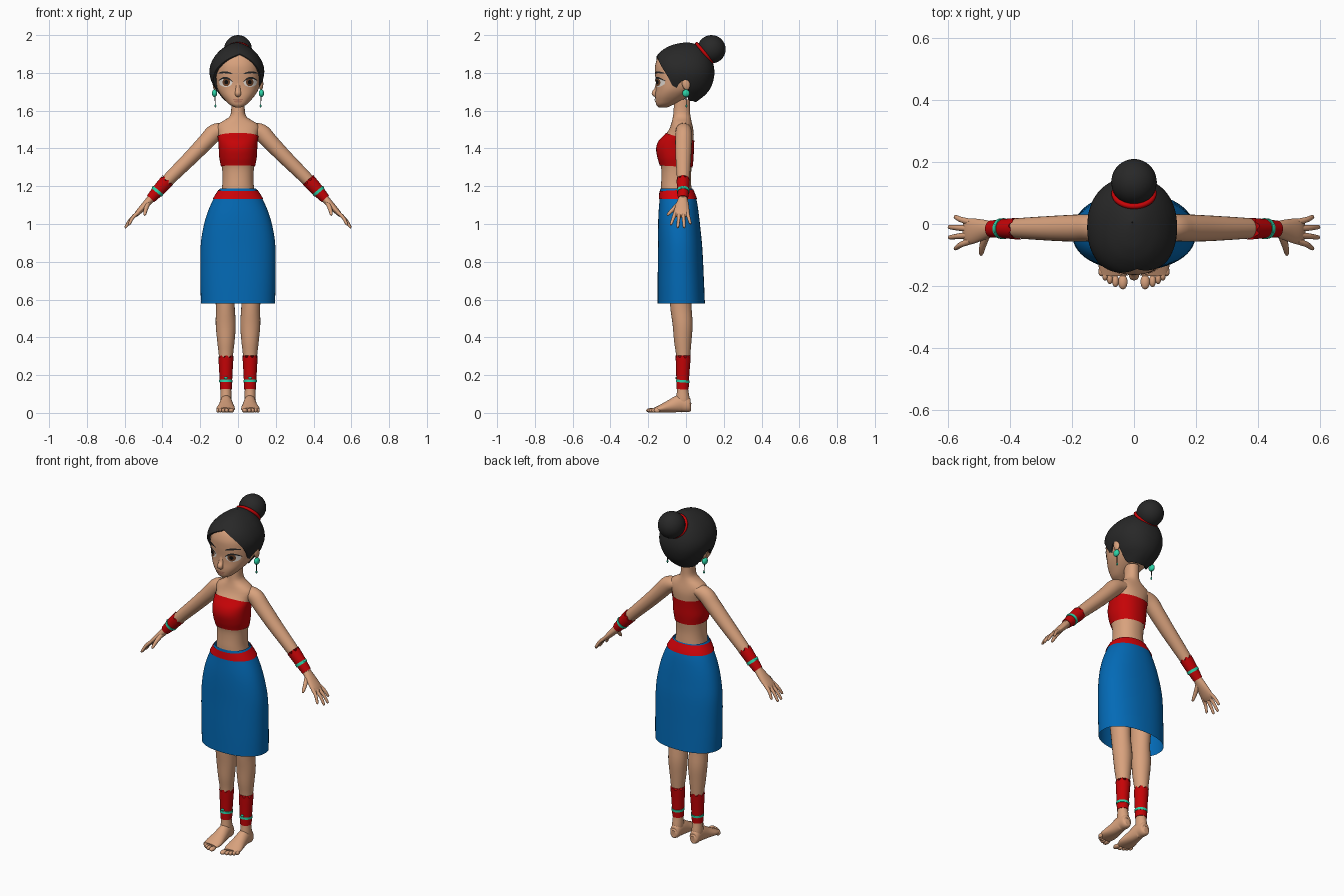
import bpy, bmesh, math
from mathutils import Vector, Matrix

if "Cube" in bpy.data.objects:
    bpy.data.objects.remove(bpy.data.objects["Cube"])


def material(name, r, g, b):
    m = bpy.data.materials.new(name)
    m.use_nodes = True
    m.diffuse_color = (r, g, b, 1)
    m.node_tree.nodes["Principled BSDF"].inputs["Base Color"].default_value = (r, g, b, 1)
    return m


SKIN = material("skin", .69, .36, .205)
HAIR = material("dark hair", .021, .021, .021)
RED = material("red cloth", .56, .001, .002)
BELT = material("bright red belt", .66, .001, .003)
BLUE = material("blue cloth", .001, .145, .47)
TEAL = material("teal beads", .025, .66, .39)
WHITE = material("eye white", .8, .74, .68)
BROWN = material("brown iris", .15, .055, .022)
BLACK = material("black pupil", .004, .004, .004)
LIP = material("lip", .5, .21, .13)


def finish(name, bm, mat):
    me = bpy.data.meshes.new(name)
    bm.to_mesh(me)
    bm.free()
    me.materials.append(mat)
    me.shade_smooth()
    me.set_sharp_from_angle(angle=math.radians(55))
    ob = bpy.data.objects.new(name, me)
    bpy.context.collection.objects.link(ob)
    return ob


def interp(rows, t):
    """Smooth interpolation of rows keyed by their first value."""
    n = len(rows)
    t = min(max(t, rows[0][0]), rows[-1][0])
    i = max(k for k in range(n - 1) if rows[k][0] <= t)

    def slope(k, c):
        a, b = rows[max(k - 1, 0)], rows[min(k + 1, n - 1)]
        return (b[c] - a[c]) / (b[0] - a[0])
    a, b = rows[i], rows[i + 1]
    h = b[0] - a[0]
    u = (t - a[0]) / h
    out = []
    for c in range(1, len(a)):
        out.append((2*u**3 - 3*u*u + 1) * a[c] + (3*u*u - 2*u**3) * b[c]
                   + h * ((u**3 - 2*u*u + u) * slope(i, c) + (u**3 - u*u) * slope(i + 1, c)))
    return out


def bridge(bm, rings, cap=True):
    n = len(rings[0])
    for a, b in zip(rings, rings[1:]):
        for i in range(n):
            k = (i + 1) % n
            bm.faces.new((a[i], a[k], b[k], b[i]))
    if cap:
        bm.faces.new(rings[0][::-1])
        bm.faces.new(rings[-1])


def shell(name, rows, low, high, mat, n=2.2, grow=0, cap=False, count=28, cols=56):
    """Upright form from (z, half width, front y, back y); low/high give z by angle."""
    bm = bmesh.new()
    rings = []
    for j in range(count + 1):
        f = (1 - math.cos(math.pi * j / count)) / 2
        ring = []
        for i in range(cols):
            a = 2 * math.pi * i / cols
            s, c = math.sin(a), math.cos(a)
            z = low(a) * (1 - f) + high(a) * f
            w, yf, yb = interp(rows, z)
            x = (w + grow) * math.copysign(abs(s) ** (2 / n), s)
            y = (yf + yb) / 2 - ((yb - yf) / 2 + grow) * math.copysign(abs(c) ** (2 / n), c)
            ring.append(bm.verts.new((x, y, z)))
        rings.append(ring)
    bridge(bm, rings, cap)
    return finish(name, bm, mat)


def limb(name, pts, mat, ref=(0, 1, 0), cols=24, steps=4, zig=0, side=1):
    """Tube through (x, y, z, radius along ref, other radius); zig notches the first edge."""
    rows = [(i,) + tuple(p) for i, p in enumerate(pts)]
    bm = bmesh.new()
    rings = []
    last = len(pts) - 1
    for j in range(last * steps + 1):
        t = j / steps
        x, y, z, ru, rv = interp(rows, t)
        d = Vector(interp(rows, t + .05)[:3]) - Vector(interp(rows, t - .05)[:3])
        d.normalize()
        u = Vector(ref) - d * d.dot(Vector(ref))
        u.normalize()
        v = d.cross(u)
        ring = []
        for i in range(cols):
            a = 2 * math.pi * i / cols
            p = Vector((x, y, z)) + u * ru * math.cos(a) + v * rv * math.sin(a)
            if j == 0 and i % 4 < 2:
                p -= d * zig
            ring.append(bm.verts.new((p.x * side, p.y, p.z)))
        rings.append(ring)
    bridge(bm, rings)
    bmesh.ops.recalc_face_normals(bm, faces=bm.faces)
    return finish(name, bm, mat)


def ball(name, loc, scale, mat, tilt=0):
    bm = bmesh.new()
    m = Matrix.Translation(loc) @ Matrix.Rotation(tilt, 4, 'X') @ Matrix.Diagonal((*scale, 1))
    bmesh.ops.create_uvsphere(bm, u_segments=24, v_segments=14, radius=1, matrix=m)
    return finish(name, bm, mat)


def flat(z):
    return lambda a: z


# Torso, neck and clothes
TORSO = [(1.1, .1, -.13, .035), (1.2, .084, -.132, .028), (1.25, .082, -.13, .026),
         (1.3, .085, -.132, .03), (1.35, .094, -.146, .035), (1.4, .097, -.153, .037),
         (1.44, .1, -.14, .039), (1.48, .106, -.103, .041), (1.515, .115, -.083, .036),
         (1.54, .092, -.076, .03), (1.558, .054, -.071, .026), (1.585, .038, -.067, .022),
         (1.66, .036, -.062, .022)]
SKIRT = [(.58, .196, -.15, .1), (.7, .199, -.15, .095), (.88, .198, -.148, .086),
         (.97, .186, -.148, .077), (1.05, .165, -.146, .068), (1.13, .131, -.14, .055),
         (1.187, .096, -.136, .033)]
shell("torso", TORSO, flat(1.12), flat(1.66), SKIN, cap=True, count=40)
shell("chest_wrap", TORSO, lambda a: 1.305 + .005 * math.cos(a),
      lambda a: 1.462 + .02 * math.cos(a), RED, grow=.005)
shell("skirt", SKIRT, flat(.58), flat(1.187), BLUE)
shell("belt", SKIRT, flat(1.132), lambda a: 1.179 - .005 * math.cos(a), BELT, grow=.004, count=8)

# Head
HEAD = [(1.617, .014, -.145, -.1), (1.63, .042, -.156, -.07), (1.655, .068, -.162, -.02),
        (1.68, .089, -.163, .02), (1.71, .107, -.16, .06), (1.75, .118, -.16, .1),
        (1.8, .122, -.164, .12), (1.85, .117, -.161, .12), (1.9, .093, -.135, .1),
        (1.94, .05, -.07, .05)]
FACE = 2.3
shell("head", HEAD, flat(1.617), flat(1.94), SKIN, n=FACE, cap=True, count=40)


def plate(name, cx, cz, hw, hh, mat, lift, bend=0, tilt=0):
    """Thin curved patch laid on the face."""
    bm = bmesh.new()
    rings = []
    for r in (.02, .35, .7, 1):
        ring = []
        for i in range(28):
            a = 2 * math.pi * i / 28
            dx = r * math.cos(a)
            x = cx + hw * dx
            z = cz + hh * r * math.sin(a) + bend * (1 - dx * dx) + tilt * dx
            w, yf, yb = interp(HEAD, z)
            d = max(0, 1 - min(1, abs(x) / w) ** FACE) ** (1 / FACE)
            ring.append(bm.verts.new((x, (yf + yb) / 2 - (yb - yf) / 2 * d - lift, z)))
        rings.append(ring)
    bridge(bm, rings[::-1], cap=False)
    bm.faces.new(rings[0])
    for f in bm.faces:
        f.normal_update()
        if f.normal.y > 0:
            f.normal_flip()
    return finish(name, bm, mat)


# Face details
limb("nose", [(0, -.146, 1.77, .012, .009), (0, -.157, 1.715, .013, .01),
              (0, -.168, 1.692, .016, .014), (0, -.158, 1.679, .013, .009)], SKIN, ref=(1, 0, 0))
plate("lower_lip", 0, 1.65, .022, .006, LIP, .004, bend=-.002)
plate("upper_lip", 0, 1.659, .029, .004, LIP, .005)
for s, tag in ((1, "left"), (-1, "right")):
    plate(tag + "_eye", s * .065, 1.75, .035, .024, WHITE, .002)
    plate(tag + "_iris", s * .062, 1.751, .02, .021, BROWN, .004)
    plate(tag + "_pupil", s * .062, 1.751, .01, .011, BLACK, .0055)
    plate(tag + "_lashes", s * .066, 1.754, .039, .005, HAIR, .006, bend=.02, tilt=s * .002)
    plate(tag + "_eyebrow", s * .066, 1.796, .037, .005, HAIR, .004, bend=.007, tilt=s * .002)
    ball(tag + "_ear", (s * .122, 0, 1.742), (.012, .021, .033), SKIN, .2)
    ball(tag + "_earring", (s * .124, 0, 1.692), (.014, .02, .02), TEAL)
    limb(tag + "_earring_pin", [(s * .122, 0, 1.69, .003, .003), (s * .12, .002, 1.63, .002, .002)],
         HAIR, cols=8)
    ball(tag + "_earring_drop", (s * .12, .002, 1.625), (.005, .005, .008), TEAL)

# Hair cap with a hairline that frames face, ears and nape
CAP = [(1.64, .062, -.12, .045), (1.68, .09, -.15, .098), (1.72, .119, -.16, .13),
       (1.78, .142, -.168, .149), (1.83, .143, -.172, .148), (1.88, .122, -.161, .132),
       (1.92, .088, -.125, .105), (1.945, .052, -.08, .075), (1.957, .025, -.035, .035),
       (1.962, .002, .003, .007)]
HAIRLINE = [(0, 1.902), (25, 1.872), (45, 1.828), (60, 1.775), (75, 1.712), (85, 1.755),
            (95, 1.75), (108, 1.668), (140, 1.65), (180, 1.645)]


def hairline(a):
    a = math.degrees(a if a < math.pi else a - 2 * math.pi)
    parting = 7 * max(0, 1 - abs(a) / 60)
    return interp(HAIRLINE, abs(a - parting))[0]


cap = shell("hair_cap", CAP, hairline, flat(1.962), HAIR, cols=96, count=36)
cap.location.x = -.006
thick = cap.modifiers.new("thickness", 'SOLIDIFY')
thick.thickness = .016
thick.offset = -1
ball("hair_bun", (0, .135, 1.925), (.074, .075, .075), HAIR, -.88)
bpy.ops.mesh.primitive_torus_add(major_radius=.064, minor_radius=.009, major_segments=40,
                                 minor_segments=10, location=(0, .098, 1.905), rotation=(-.88, 0, 0))
tie = bpy.context.object
tie.name = "hair_tie"
tie.data.materials.append(RED)
tie.data.shade_smooth()

# Arms, hands, legs and feet on both sides
FINGERS = [("index", -.055, .58, -.078, .995), ("middle", -.036, .598, -.043, .98),
           ("ring", -.015, .599, -.01, .98), ("little", .006, .58, .022, 1.0)]
TOES = [(.036, -.187, .015, .024), (.06, -.184, .011, .02), (.078, -.176, .01, .018),
        (.093, -.166, .0095, .017), (.106, -.153, .009, .016)]
for s, tag in ((1, "left_"), (-1, "right_")):
    limb(tag + "arm", [(.06, -.014, 1.505, .04, .03), (.12, -.012, 1.486, .043, .045),
                       (.17, -.013, 1.435, .044, .043), (.25, -.014, 1.352, .041, .039),
                       (.36, -.014, 1.243, .034, .034), (.42, -.015, 1.178, .029, .029),
                       (.465, -.016, 1.13, .024, .022)], SKIN, side=s)
    limb(tag + "wrist_cuff", [(.379, -.015, 1.225, .035, .037), (.42, -.015, 1.18, .031, .033),
                              (.462, -.016, 1.134, .027, .026)], RED, cols=32, zig=.012, side=s)
    limb(tag + "wrist_band", [(.421, -.015, 1.179, .034, .035), (.431, -.015, 1.167, .033, .034)],
         TEAL, side=s)
    ball(tag + "wrist_bead", (s * .448, -.015, 1.192), (.008, .014, .008), TEAL)
    limb(tag + "palm", [(.455, -.016, 1.141, .023, .021), (.49, -.019, 1.102, .034, .019),
                        (.53, -.024, 1.06, .042, .014), (.548, -.025, 1.04, .034, .007)],
         SKIN, side=s)
    for name, y0, x1, y1, z1 in FINGERS:
        limb(tag + name + "_finger", [(.528, y0, 1.062, .011, .01),
             ((.528 + x1) / 2 + .004, (y0 + y1) / 2, (1.062 + z1) / 2 + .004, .009, .009),
             (x1 - .005, y1, z1 + .006, .007, .007), (x1, y1, z1, .003, .003)], SKIN, cols=12, side=s)
    limb(tag + "thumb", [(.475, -.03, 1.112, .015, .013), (.488, -.068, 1.078, .011, .011),
                         (.493, -.092, 1.054, .008, .008), (.494, -.1, 1.046, .004, .004)],
         SKIN, cols=12, side=s)
    limb(tag + "leg", [(.075, -.03, .75, .065, .06), (.068, -.028, .58, .057, .05),
                       (.065, -.018, .47, .053, .053), (.064, -.017, .38, .046, .046),
                       (.064, -.015, .3, .037, .037), (.064, -.018, .2, .031, .03),
                       (.064, -.018, .13, .029, .028), (.064, -.016, .07, .036, .03),
                       (.064, -.014, .035, .03, .025)], SKIN, side=s)
    limb(tag + "ankle_cuff", [(.064, -.015, .292, .04, .04), (.064, -.017, .21, .035, .035),
                              (.064, -.018, .125, .032, .031)], RED, cols=32, zig=.012, side=s)
    limb(tag + "ankle_band", [(.064, -.017, .174, .036, .036), (.064, -.018, .161, .036, .035)],
         TEAL, side=s)
    ball(tag + "ankle_bead", (s * .064, -.052, .185), (.01, .005, .006), TEAL)
    limb(tag + "foot", [(.064, .027, .035, .014, .018), (.064, .015, .036, .028, .034),
                        (.063, -.025, .05, .032, .047), (.063, -.08, .036, .04, .035),
                        (.065, -.13, .023, .049, .022), (.067, -.165, .015, .043, .013)],
         SKIN, ref=(1, 0, 0), side=s)
    for i, (x, y, w, length) in enumerate(TOES):
        ball(f"{tag}toe_{i + 1}", (s * x, y, .013), (w, length, .012), SKIN)
